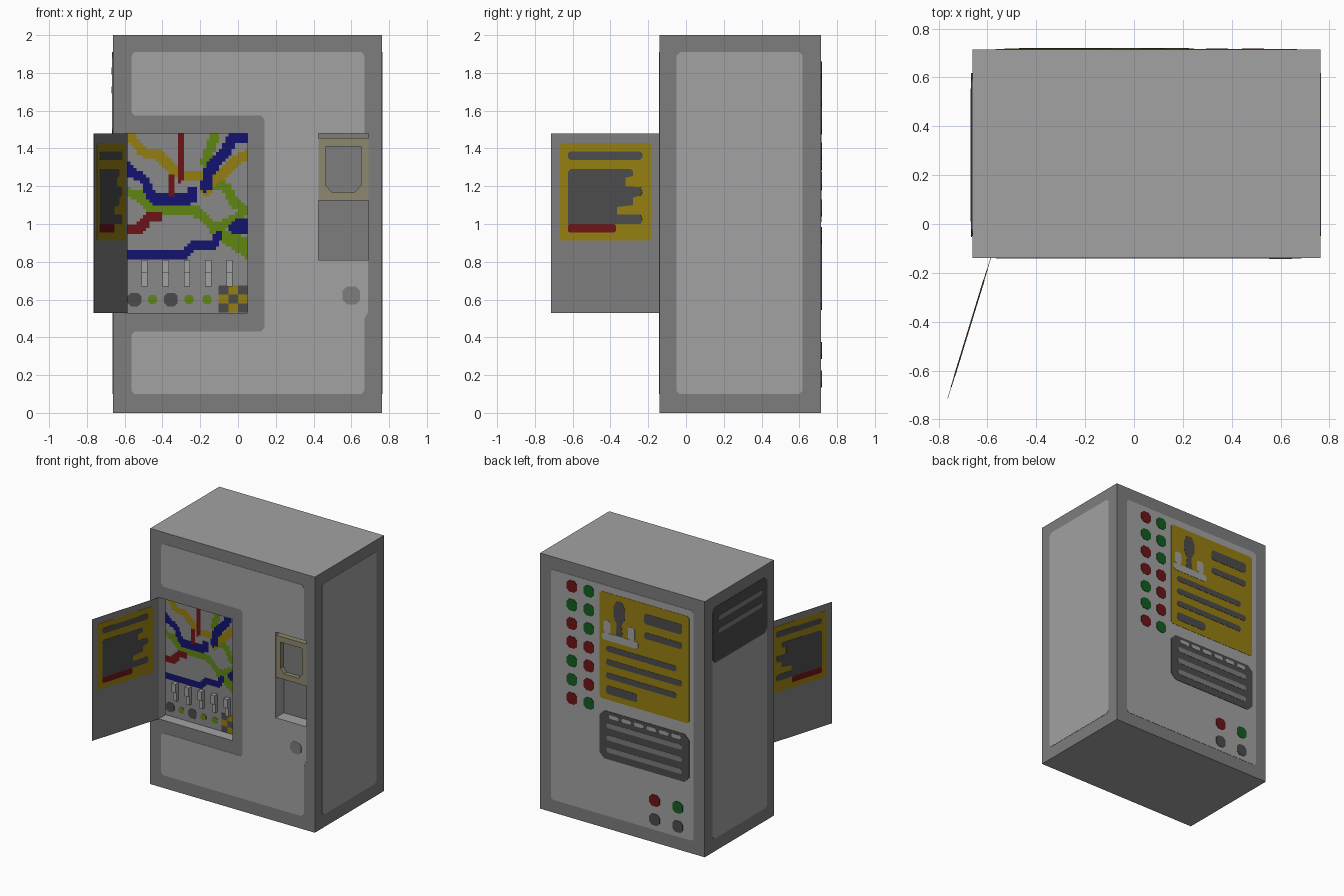
import bpy, bmesh
from mathutils import Vector

cube = bpy.data.objects.get("Cube")
if cube:
    bpy.data.objects.remove(cube, do_unlink=True)


def material(name, rgb):
    m = bpy.data.materials.new(name)
    m.use_nodes = True
    m.diffuse_color = (*rgb, 1)
    bsdf = m.node_tree.nodes["Principled BSDF"]
    bsdf.inputs["Base Color"].default_value = (*rgb, 1)
    bsdf.inputs["Roughness"].default_value = 0.8
    return m


LIGHT = material("light_grey", (.36, .36, .36))
DARK = material("dark_grey", (.205, .205, .205))
MID = material("mid_grey", (.25, .25, .25))
COAL = material("charcoal", (.07, .07, .07))
BEIGE = material("beige", (.27, .25, .16))
YELLOW = material("yellow", (.30, .21, .006))
RED = material("dark_red", (.15, .007, .008))
BLUE = material("navy_blue", (.006, .006, .16))
LIME = material("lime_green", (.115, .24, .006))
GREEN = material("dark_green", (.006, .11, .014))

X0, X1, Y0, Y1, TOP = -.662, .763, -.14, .714, 2.0
DEPTH = .085


# Each side maps (across, height, outward) to a point
def front(u, v, n): return (u, Y0 - n, v)
def back(u, v, n): return (u, Y1 + n, v)
def right(u, v, n): return (X1 + n, u, v)
def left(u, v, n): return (X0 - n, u, v)
def door(u, v, n): return (-.587 + (u - Y0) * .3066 + n * .956, u - n * .293, v)


def finish(name, bm, mats, fix=True):
    if fix:
        bmesh.ops.recalc_face_normals(bm, faces=bm.faces)
    me = bpy.data.meshes.new(name)
    bm.to_mesh(me)
    bm.free()
    for m in mats:
        me.materials.append(m)
    ob = bpy.data.objects.new(name, me)
    bpy.context.collection.objects.link(ob)
    return ob


def prism(name, side, pts, n0, n1, mat):
    bm = bmesh.new()
    a = [bm.verts.new(side(u, v, n0)) for u, v in pts]
    b = [bm.verts.new(side(u, v, n1)) for u, v in pts]
    bm.faces.new(a)
    bm.faces.new(b[::-1])
    for i in range(len(a)):
        j = (i + 1) % len(a)
        bm.faces.new((a[i], b[i], b[j], a[j]))
    return finish(name, bm, [mat])


def rect(u0, u1, v0, v1, c=0):
    if not c:
        return [(u0, v0), (u1, v0), (u1, v1), (u0, v1)]
    return [(u0 + c, v0), (u1 - c, v0), (u1, v0 + c), (u1, v1 - c),
            (u1 - c, v1), (u0 + c, v1), (u0, v1 - c), (u0, v0 + c)]


def knob(name, side, u, v, r, n0, n1, mat):
    return prism(name, side, rect(u - r, u + r, v - r, v + r, r * .5), n0, n1, mat)


# Cabinet shell with two recesses in the front
bm = bmesh.new()


def quad(side, *pts, mat=0):
    f = bm.faces.new([bm.verts.new(side(*p)) for p in pts])
    f.material_index = mat


xs = [X0, -.587, .05, .425, .69, X1]
zs = [0, .53, .81, 1.48, TOP]
holes = {(1, 1), (1, 2), (3, 2)}
for i in range(5):
    for j in range(4):
        if (i, j) not in holes:
            quad(front, *[(u, v, 0) for u, v in rect(xs[i], xs[i + 1], zs[j], zs[j + 1])])
quad(back, *[(u, v, 0) for u, v in rect(X0, X1, 0, TOP)][::-1])
quad(right, *[(u, v, 0) for u, v in rect(Y0, Y1, 0, TOP)])
quad(left, *[(u, v, 0) for u, v in rect(Y0, Y1, 0, TOP)][::-1])
W = Y0 - Y1
quad(front, (X0, TOP, 0), (X1, TOP, 0), (X1, TOP, W), (X0, TOP, W), mat=1)
quad(front, (X0, 0, W), (X1, 0, W), (X1, 0, 0), (X0, 0, 0), mat=1)
for u0, u1, v0, v1, d in ((-.587, .05, .53, 1.48, DEPTH), (.425, .69, .81, 1.48, .1)):
    ring = rect(u0, u1, v0, v1)
    for (a, b), (c, e) in zip(ring, ring[1:] + ring[:1]):
        quad(front, (a, b, 0), (c, e, 0), (c, e, -d), (a, b, -d), mat=1)
quad(front, *[(u, v, -.1) for u, v in rect(.425, .69, .81, 1.48)])
finish("cabinet", bm, [DARK, LIGHT], fix=False)

# Pale panels on the sides
prism("front_panel", front, [
    (-.565, .12), (-.55, .1), (.655, .1), (.67, .12), (.67, .5), (.687, .53),
    (.687, .81), (.425, .81), (.425, 1.48), (.67, 1.48), (.67, 1.89), (.655, 1.91),
    (-.55, 1.91), (-.565, 1.89), (-.565, 1.595), (-.55, 1.575), (.12, 1.575),
    (.14, 1.555), (.14, .45), (.12, .43), (-.55, .43), (-.565, .41)], 0, .002, LIGHT)
for nm, side in (("right_panel", right), ("left_panel", left)):
    prism(nm, side, rect(-.05, .618, .1, 1.91, .018), 0, .002, LIGHT)
prism("back_panel", back, rect(-.567, .668, .1, 1.9, .018), 0, .002, LIGHT)
knob("front_lock", front, .6, .622, .047, 0, .004, DARK)

# Wiring board: grid cells coloured by distance to each wire path
wires = [
    (1, .055, [(-.58, 1.47), (-.5, 1.38), (-.43, 1.37), (-.37, 1.31), (-.3, 1.26), (-.21, 1.25)]),
    (2, .042, [(-.305, 1.5), (-.305, 1.24)]),
    (4, .055, [(-.115, 1.5), (-.15, 1.39), (-.17, 1.32)]),
    (4, .05, [(-.14, 1.22), (-.06, 1.19), (-.02, 1.11), (.06, 1.06)]),
    (4, .05, [(.02, 1.06), (-.04, 1.01), (-.13, .98)]),
    (1, .055, [(.06, 1.37), (-.01, 1.34), (-.07, 1.27), (-.13, 1.24), (-.17, 1.17)]),
    (3, .06, [(.06, 1.46), (-.03, 1.45), (-.08, 1.36), (-.15, 1.29), (-.17, 1.2)]),
    (3, .05, [(-.6, 1.31), (-.56, 1.27), (-.5, 1.24), (-.45, 1.13), (-.25, 1.13), (-.25, 1.18)]),
    (2, .04, [(-.355, 1.24), (-.355, 1.16)]),
    (4, .05, [(-.6, 1.17), (-.52, 1.15), (-.46, 1.075), (-.23, 1.075), (-.15, 1.0),
              (-.07, .92), (0, .88), (.06, .83)]),
    (4, .045, [(-.13, .97), (-.03, .93), (.06, .9)]),
    (3, .08, [(.06, 1.0), (-.01, .98)]),
    (2, .055, [(-.6, .965), (-.52, .97), (-.48, 1.03), (-.43, 1.04)]),
    (3, .045, [(-.6, .837), (-.28, .837), (-.24, .885), (-.13, .885), (-.1, .94)]),
]


def near(p, pts, r):
    for a, b in zip(pts, pts[1:]):
        a, b = Vector(a), Vector(b)
        t = max(0, min(1, (p - a).dot(b - a) / (b - a).length_squared))
        if (p - a - (b - a) * t).length < r:
            return True
    return False


bm = bmesh.new()
NX, NZ = 38, 57
grid = [[bm.verts.new(front(-.587 + .637 * i / NX, .53 + .95 * j / NZ, -DEPTH))
         for i in range(NX + 1)] for j in range(NZ + 1)]
for j in range(NZ):
    for i in range(NX):
        f = bm.faces.new((grid[j][i], grid[j][i + 1], grid[j + 1][i + 1], grid[j + 1][i]))
        c = f.calc_center_median()
        for k, w, path in wires:
            if near(Vector((c.x, c.z)), path, w / 2):
                f.material_index = k
finish("wiring_board", bm, [MID, YELLOW, RED, BLUE, LIME], fix=False)

# Switches, knobs and chequered plate on the board
for i in range(5):
    x = -.495 + .1125 * i
    prism(f"switch_base_{i}", front, rect(x - .017, x + .017, .67, .74), -DEPTH, -.065, LIGHT)
    prism(f"switch_lever_{i}", front, rect(x - .017, x + .017, .74, .81), -DEPTH, -.05, LIGHT)
for i, (x, r, m) in enumerate([(-.548, .036, COAL), (-.452, .024, LIME), (-.355, .036, COAL),
                               (-.26, .024, LIME), (-.163, .024, LIME)]):
    knob(f"board_knob_{i}", front, x, .6, r, -DEPTH, -DEPTH + .003, m)
for i in range(3):
    for j in range(3):
        x, z = -.102 + .0505 * i, .531 + .048 * j
        prism(f"chequer_{i}{j}", front, rect(x, x + .0505, z, z + .048),
              -DEPTH, -DEPTH + .003, YELLOW if (i + j) % 2 else COAL)

# Beige screen frame in the right recess, two mirrored halves
half = [(.425, 1.125), (.5575, 1.125), (.5575, 1.17), (.495, 1.17), (.465, 1.205),
        (.465, 1.41), (.5575, 1.41), (.5575, 1.455), (.425, 1.455)]
prism("screen_frame_right", front, half, -.04, -.003, BEIGE)
prism("screen_frame_left", front, [(1.115 - u, v) for u, v in half], -.04, -.003, BEIGE)
prism("screen_housing", front, rect(.425, .69, 1.125, 1.455), -.1, -.04, BEIGE)
prism("screen", front, rect(.45, .665, 1.15, 1.43), -.04, -.036, DARK)

# Open door, with its label showing on both faces
prism("door", door, rect(-.714, Y0, .53, 1.48), -.001, .001, DARK)
prism("door_label", door, rect(-.668, -.183, .912, 1.43, .012), -.002, .002, YELLOW)
prism("door_title", door, rect(-.625, -.23, 1.34, 1.385, .012), -.003, .003, COAL)
prism("door_text", door, [
    (-.625, 1.0), (-.24, 1.0), (-.23, 1.02), (-.24, 1.05), (-.365, 1.05), (-.365, 1.09),
    (-.28, 1.1), (-.28, 1.14), (-.24, 1.15), (-.23, 1.17), (-.24, 1.195), (-.32, 1.2),
    (-.32, 1.245), (-.28, 1.255), (-.28, 1.28), (-.29, 1.29), (-.61, 1.29), (-.625, 1.275)],
    -.003, .003, COAL)
prism("door_red_strip", door, rect(-.625, -.37, .955, 1.0, .008), -.003, .003, RED)

# Rear button columns
colours = {"r": RED, "g": GREEN, "c": COAL}
for x, seq in ((.487, "rgrrggr"), (.34, "gggrrrg")):
    for i, k in enumerate(seq):
        knob(f"rear_button_{x}_{i}", back, x, 1.814 - .146 * i, .045, .002, .005, colours[k])
for x, seq in ((-.23, "rc"), (-.43, "gc")):
    for i, k in enumerate(seq):
        knob(f"rear_low_button_{x}_{i}", back, x, .33 - .15 * i, .045, .002, .005, colours[k])

# Rear notice with text bars and a warning figure
prism("notice", back, rect(-.53, .245, 1.01, 1.847, .015), .002, .004, YELLOW)
for i, (a, b, z, h) in enumerate([(-.47, -.14, 1.73, .08), (-.47, -.14, 1.6, .05),
                                  (-.42, .19, 1.41, .045), (-.47, .19, 1.305, .045),
                                  (-.42, .19, 1.2, .045), (-.08, .19, 1.09, .065)]):
    prism(f"notice_bar_{i}", back, rect(a, b, z - h / 2, z + h / 2, .015), .004, .006, COAL)
prism("figure_base", back, rect(-.09, .225, 1.475, 1.53, .015), .004, .006, LIGHT)
for i, x in enumerate((-.03, .18)):
    prism(f"figure_side_{i}", back, rect(x - .03, x + .03, 1.53, 1.63, .015), .004, .006, LIGHT)
prism("figure_body", back, [(.045, 1.53), (.105, 1.53), (.095, 1.62), (.125, 1.68), (.125, 1.75),
                            (.1, 1.8), (.05, 1.8), (.025, 1.75), (.025, 1.68), (.055, 1.62)],
      .004, .006, COAL)

# Rear and left vents
prism("rear_vent", back, rect(-.53, .245, .545, .92, .04), .002, .005, COAL)
for i, z in enumerate((.81, .715, .62)):
    prism(f"rear_vent_slat_{i}", back, rect(-.47, .185, z - .02, z + .02, .012), .005, .007, DARK)
for i in range(6):
    x = -.46 + .108 * i
    prism(f"rear_vent_dash_{i}", back, rect(x, x + .08, .868, .898, .008), .005, .007, LIGHT)
prism("left_vent", left, rect(-.053, .618, 1.475, 1.91, .03), .002, .005, COAL)
for i, z in enumerate((1.81, 1.71)):
    prism(f"left_vent_slat_{i}", left, rect(.01, .555, z - .018, z + .018, .012), .005, .007, DARK)
